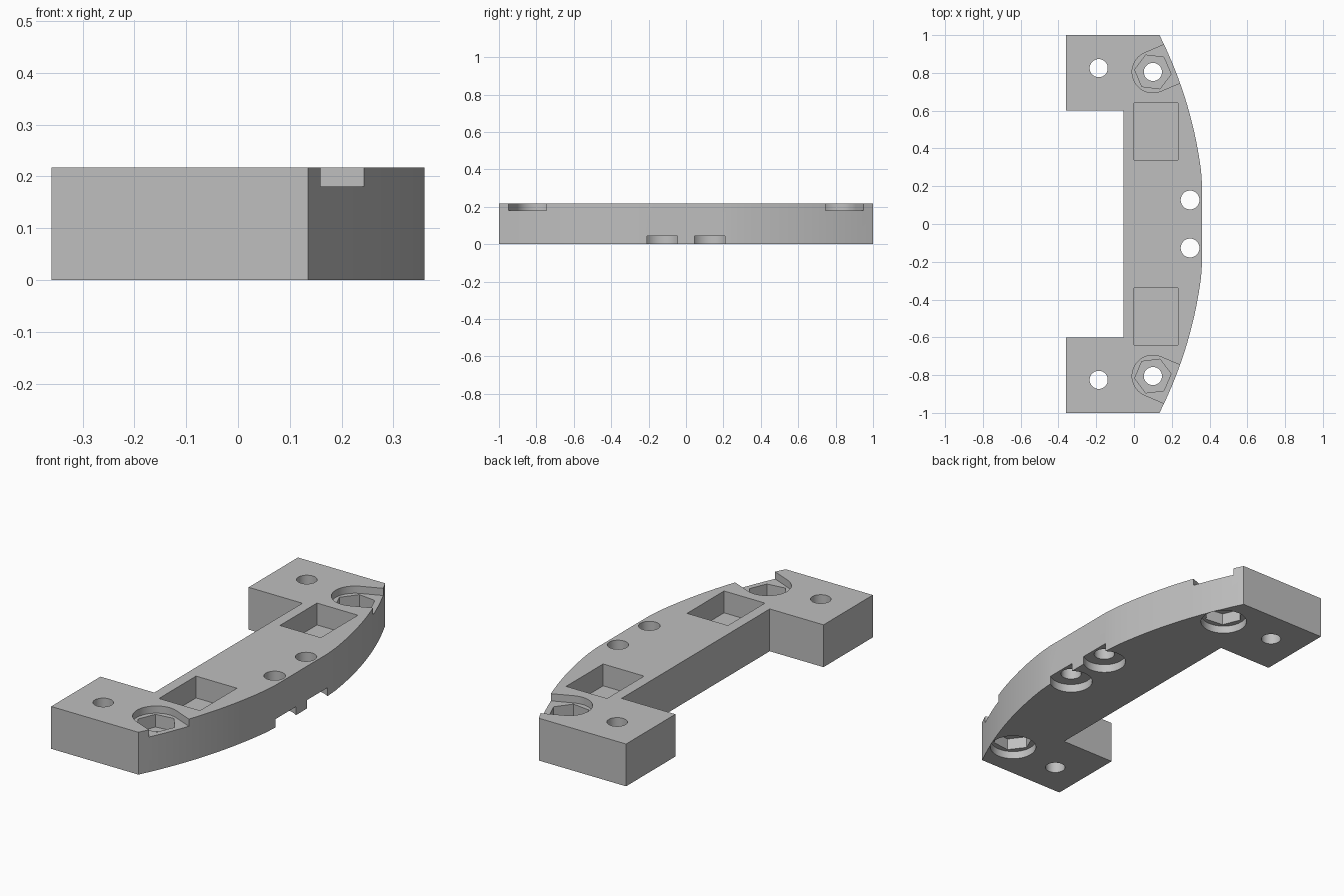
import bpy, bmesh, math
from mathutils import Vector

old = bpy.data.objects.get("Cube")
if old:
    bpy.data.objects.remove(old, do_unlink=True)

HEIGHT = 0.217
grey = bpy.data.materials.new("plain grey")
grey.use_nodes = True
colour = (0.52, 0.52, 0.52, 1)
grey.diffuse_color = colour
grey.node_tree.nodes["Principled BSDF"].inputs["Base Color"].default_value = colour


def prism(name, outline, z0, z1):
    """Extrude a counter-clockwise outline from z0 to z1."""
    bm = bmesh.new()
    base = bm.faces.new([bm.verts.new((x, y, z0)) for x, y in outline])
    top = bmesh.ops.extrude_face_region(bm, geom=[base])["geom"]
    moved = [v for v in top if isinstance(v, bmesh.types.BMVert)]
    bmesh.ops.translate(bm, vec=Vector((0, 0, z1 - z0)), verts=moved)
    bmesh.ops.recalc_face_normals(bm, faces=bm.faces)
    mesh = bpy.data.meshes.new(name)
    bm.to_mesh(mesh)
    bm.free()
    mesh.materials.append(grey)
    obj = bpy.data.objects.new(name, mesh)
    bpy.context.collection.objects.link(obj)
    return obj


def ring(x, y, r, n=40, start=0.0, sweep=360.0):
    """Points round a circle, angles in degrees."""
    count = n if sweep == 360.0 else n + 1
    angles = [math.radians(start + sweep * i / n) for i in range(count)]
    return [(x + r * math.cos(a), y + r * math.sin(a)) for a in angles]


def mirror(outline, side):
    return outline if side > 0 else [(x, -y) for x, y in reversed(outline)]


# Bracket body: bowed outer edge, two feet and a gap between them
RADIUS, PEAK = 2.22, 0.373
bow = []
for i in range(29):
    y = -1 + i / 14
    bow.append((min(0.36, PEAK - RADIUS + math.sqrt(RADIUS ** 2 - y * y)), y))
outline = bow + [(-0.36, 1), (-0.36, 0.6), (-0.055, 0.6),
                 (-0.055, -0.6), (-0.36, -0.6), (-0.36, -1)]
body = prism("bracket_body", outline, 0, HEIGHT)


def cut(outline, z0, z1):
    """Remove a prism from the body."""
    cutter = prism("cutter", outline, z0, z1)
    cutter.hide_render = True
    mod = body.modifiers.new("cut", "BOOLEAN")
    mod.operation = "DIFFERENCE"
    mod.solver = "EXACT"
    mod.object = cutter
    bpy.context.view_layer.objects.active = body
    bpy.ops.object.modifier_apply(modifier=mod.name)
    bpy.data.objects.remove(cutter, do_unlink=True)


BELOW, ABOVE = -0.1, HEIGHT + 0.1
BOLT_X, BOLT_Y, TILT = 0.1, 0.805, 23
for side in (1, -1):
    # Plain hole in the foot
    cut(ring(-0.187, side * 0.825, 0.048), BELOW, ABOVE)

    # Rectangular pocket
    cut(mirror([(0, 0.34), (0.232, 0.34), (0.232, 0.64), (0, 0.64)], side), 0.105, ABOVE)

    # Slot round the bolt, open towards the bowed edge
    slot = ring(BOLT_X, BOLT_Y, 0.11, 24, TILT + 90, 180)
    reach = Vector((math.cos(math.radians(TILT)), math.sin(math.radians(TILT)))) * 0.4
    first, last = Vector(slot[0]), Vector(slot[-1])
    slot += [tuple(last + reach), tuple(first + reach)]
    cut(mirror(slot, side), 0.18, ABOVE)

    # Hexagonal nut seats above and below, a round seat and the bolt hole
    hexagon = mirror(ring(BOLT_X, BOLT_Y, 0.097, 6, TILT - 30), side)
    cut(hexagon, 0.115, ABOVE)
    cut(hexagon, BELOW, 0.1)
    cut(ring(BOLT_X, side * BOLT_Y, 0.112), BELOW, 0.04)
    cut(ring(BOLT_X, side * BOLT_Y, 0.048), BELOW, ABOVE)

    # Middle hole with a round seat that breaks through the bowed edge
    cut(ring(0.297, side * 0.127, 0.104), BELOW, 0.043)
    cut(ring(0.297, side * 0.127, 0.05), BELOW, ABOVE)

# Smooth round walls, sharp corners
bpy.ops.object.select_all(action="DESELECT")
body.select_set(True)
bpy.context.view_layer.objects.active = body
bpy.ops.object.shade_smooth_by_angle(angle=math.radians(25))
